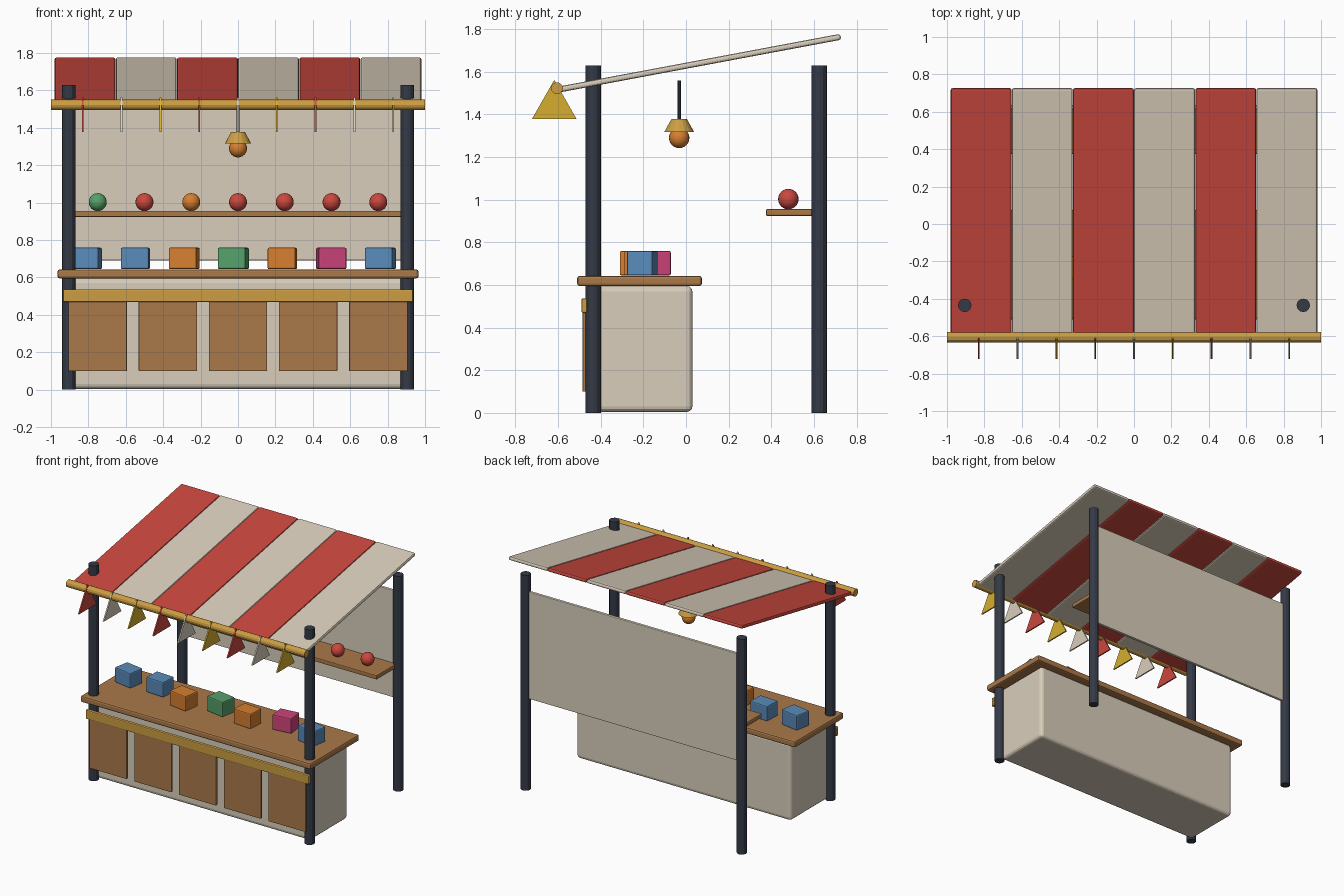
import bpy, bmesh, math
from mathutils import Matrix

cube = bpy.data.objects.get("Cube")
if cube:
    bpy.data.objects.remove(cube, do_unlink=True)


def material(name, r, g, b):
    linear = [((c / 255 + 0.055) / 1.055) ** 2.4 for c in (r, g, b)] + [1.0]
    m = bpy.data.materials.new(name)
    m.use_nodes = True
    m.diffuse_color = linear
    bsdf = next(n for n in m.node_tree.nodes if n.type == 'BSDF_PRINCIPLED')
    bsdf.inputs["Base Color"].default_value = linear
    bsdf.inputs["Roughness"].default_value = 0.8
    return m


DARK = material("dark_metal", 52, 58, 70)
WOOD = material("wood", 170, 121, 73)
BRASS = material("brass", 204, 158, 66)
CREAM = material("cream", 217, 206, 187)
RED = material("red", 202, 72, 62)
YELLOW = material("yellow", 214, 174, 48)
ORANGE = material("orange", 214, 127, 48)
BLUE = material("blue", 90, 139, 186)
GREEN = material("green", 86, 160, 105)
PINK = material("pink", 205, 67, 122)


def finish(name, bm, mat, loc, rot=(0, 0, 0), smooth=False):
    mesh = bpy.data.meshes.new(name)
    bmesh.ops.recalc_face_normals(bm, faces=bm.faces)
    bm.to_mesh(mesh)
    bm.free()
    mesh.materials.append(mat)
    ob = bpy.data.objects.new(name, mesh)
    ob.location, ob.rotation_euler = loc, rot
    bpy.context.collection.objects.link(ob)
    if smooth:
        mesh.shade_smooth()
    return ob


def box(name, mat, size, loc, bevel=0.0, rot=(0, 0, 0), segments=2):
    bm = bmesh.new()
    bmesh.ops.create_cube(bm, size=1, matrix=Matrix.Diagonal((*size, 1)))
    ob = finish(name, bm, mat, loc, rot)
    if bevel:
        mod = ob.modifiers.new("bevel", 'BEVEL')
        mod.width, mod.segments = bevel, segments
    return ob


def cone(name, mat, r1, r2, depth, loc, sides=12, rot=(0, 0, 0)):
    bm = bmesh.new()
    bmesh.ops.create_cone(bm, cap_ends=True, segments=sides,
                          radius1=r1, radius2=r2, depth=depth)
    return finish(name, bm, mat, loc, rot)


def ball(name, mat, radius, loc):
    bm = bmesh.new()
    bmesh.ops.create_uvsphere(bm, u_segments=20, v_segments=12, radius=radius)
    return finish(name, bm, mat, loc, smooth=True)


# Corner posts
for side, x in (("right", -0.905), ("left", 0.905)):
    for end, y in (("front", -0.435), ("back", 0.625)):
        cone(f"{end}_{side}_post", DARK, 0.036, 0.036, 1.63, (x, y, 0.815))

# Counter with its top, trim board and front panels
box("counter_body", CREAM, (1.8, 0.45, 0.59), (0, -0.195, 0.3), 0.025, segments=3)
box("counter_top", WOOD, (1.93, 0.585, 0.048), (0, -0.218, 0.619), 0.012)
box("counter_trim", BRASS, (1.87, 0.026, 0.068), (0, -0.477, 0.503), 0.006)
for i in range(5):
    box(f"front_panel_{i + 1}", WOOD, (0.312, 0.016, 0.4),
        (0.375 * (i - 2), -0.477, 0.3), 0.003)

# Goods boxes on the counter
goods = ((BLUE, -0.15, -10), (BLUE, -0.148, -3), (ORANGE, -0.24, -9),
         (GREEN, -0.17, -10), (ORANGE, -0.224, -4), (PINK, -0.14, 7),
         (BLUE, -0.205, -10))
for i, (mat, y, turn) in enumerate(goods):
    box(f"goods_box_{i + 1}", mat, (0.15, 0.122, 0.115),
        (-0.025 + 0.262 * (i - 3), y, 0.702), 0.008, (0, 0, math.radians(turn)))

# Back wall, shelf and row of balls
box("back_wall", CREAM, (1.8, 0.022, 0.81), (0, 0.625, 1.097), 0.004)
box("back_shelf", WOOD, (1.8, 0.24, 0.032), (0, 0.495, 0.94), 0.006)
for i, mat in enumerate((GREEN, RED, ORANGE, RED, RED, RED, RED)):
    ball(f"shelf_ball_{i + 1}", mat, 0.048, (0.25 * (i - 3), 0.48, 1.003))

# Striped sloping canopy
for i in range(6):
    box(f"canopy_stripe_{i + 1}", CREAM if i % 2 else RED, (0.325, 1.35, 0.028),
        (0.327 * (i - 2.5), 0.062, 1.64), 0.01, (math.radians(10.6), 0, 0))

# Rod along the front edge with hanging pennants
cone("front_rod", BRASS, 0.028, 0.028, 2.0, (0, -0.605, 1.523),
     rot=(0, math.pi / 2, 0))
for i in range(9):
    bm = bmesh.new()
    outline = [bm.verts.new((-0.005, y, z))
               for y, z in ((-0.105, 0), (0.105, 0), (0, 0.184))]
    face = bm.faces.new(outline)
    side = bmesh.ops.extrude_face_region(bm, geom=[face])["geom"]
    bmesh.ops.translate(bm, vec=(0.01, 0, 0),
                        verts=[v for v in side if isinstance(v, bmesh.types.BMVert)])
    finish(f"pennant_{i + 1}", bm, (RED, CREAM, YELLOW)[i % 3],
           (0.2075 * (i - 4), -0.618, 1.378))

# Hanging lamp
cone("lamp_cord", DARK, 0.009, 0.009, 0.19, (0, -0.032, 1.465), 8)
cone("lamp_shade", BRASS, 0.07, 0.036, 0.062, (0, -0.032, 1.348), 16)
ball("lamp_bulb", ORANGE, 0.048, (0, -0.032, 1.29))
